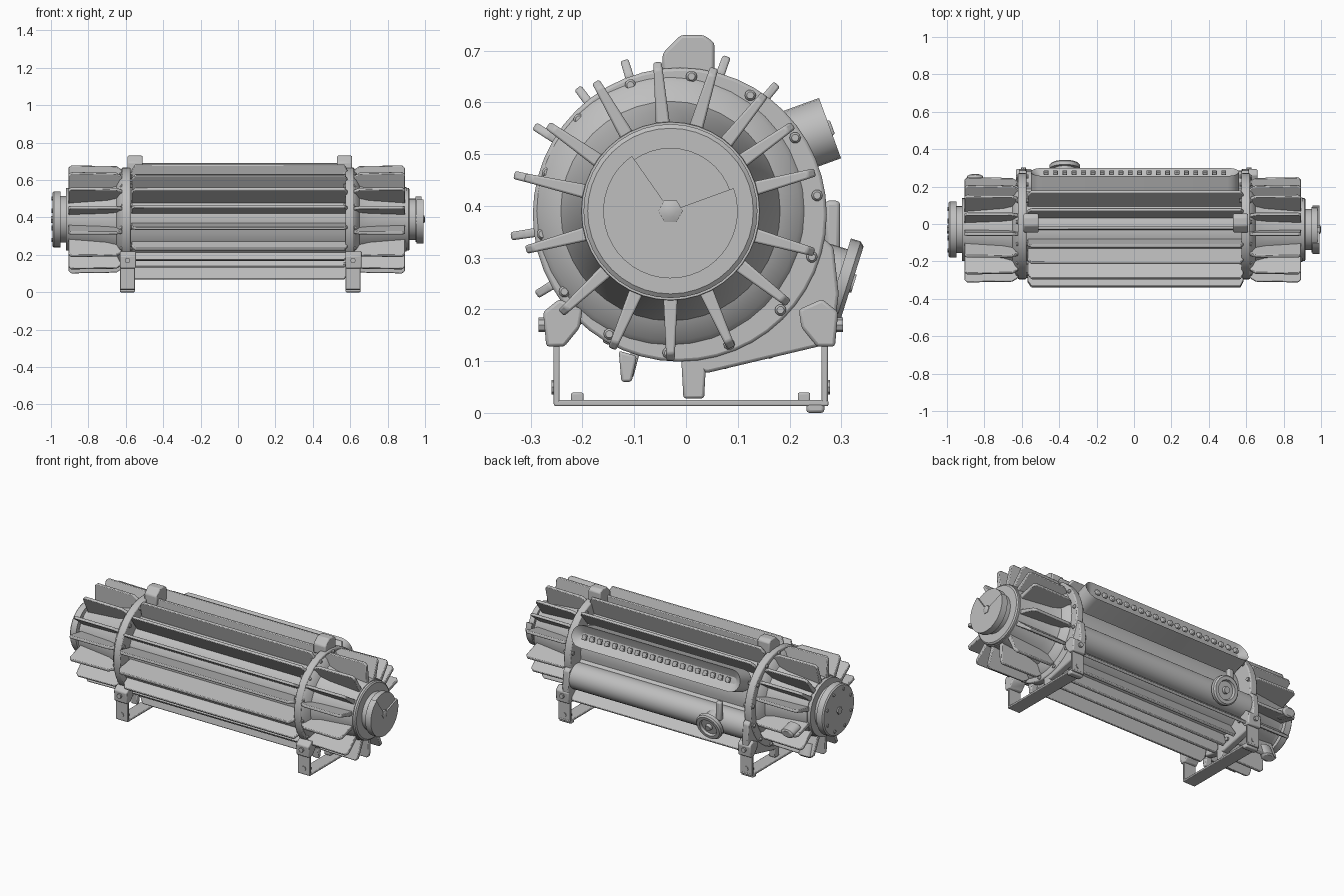
import bpy, bmesh, math
from mathutils import Matrix, Vector

if "Cube" in bpy.data.objects:
    bpy.data.objects.remove(bpy.data.objects["Cube"])

GREY = (0.52, 0.52, 0.52, 1)
mat = bpy.data.materials.new("cast grey")
mat.use_nodes = True
mat.diffuse_color = GREY
mat.node_tree.nodes["Principled BSDF"].inputs["Base Color"].default_value = GREY

AXIS = Matrix.Translation((0, -0.03, 0.39))   # shaft line, along x


def finish(name, bm, matrix=Matrix(), bevel=0):
    bmesh.ops.recalc_face_normals(bm, faces=bm.faces)
    mesh = bpy.data.meshes.new(name)
    bm.to_mesh(mesh)
    bm.free()
    mesh.materials.append(mat)
    ob = bpy.data.objects.new(name, mesh)
    ob.matrix_world = matrix
    bpy.context.collection.objects.link(ob)
    if bevel:
        mod = ob.modifiers.new("bevel", "BEVEL")
        mod.width, mod.segments = bevel, 2
    bpy.ops.object.select_all(action="DESELECT")
    bpy.context.view_layer.objects.active = ob
    ob.select_set(True)
    bpy.ops.object.shade_smooth_by_angle(angle=math.radians(32))
    return ob


def turn(angle):
    return Matrix.Rotation(math.radians(angle), 4, "X")


def prism(name, pts, x0, x1, matrix=Matrix(), bevel=0):
    """Extrude a (y, z) outline along x."""
    bm = bmesh.new()
    face = bm.faces.new([bm.verts.new((x0, y, z)) for y, z in pts])
    out = bmesh.ops.extrude_face_region(bm, geom=[face])["geom"]
    bmesh.ops.translate(bm, vec=(x1 - x0, 0, 0),
                        verts=[v for v in out if isinstance(v, bmesh.types.BMVert)])
    return finish(name, bm, matrix, bevel)


def lathe(name, profile, matrix=AXIS, n=40):
    """Turn (x, radius) points about the x axis."""
    bm = bmesh.new()
    rings = []
    for x, r in profile:
        rings.append([bm.verts.new((x, r * math.cos(math.tau * i / n), r * math.sin(math.tau * i / n)))
                      for i in range(n)])
    for a, b in zip(rings, rings[1:]):
        for i in range(n):
            bm.faces.new((a[i], a[(i + 1) % n], b[(i + 1) % n], b[i]))
    bm.faces.new(rings[0])
    bm.faces.new(rings[-1])
    return finish(name, bm, matrix)


def fin(name, angle, pts, root, tip):
    """Radial plate: (x, radius) outline, half thickness tapering root to tip."""
    bm = bmesh.new()
    rs = [r for _, r in pts]
    sides = []
    for s in (-1, 1):
        sides.append([])
        for x, r in pts:
            k = (r - min(rs)) / (max(rs) - min(rs))
            sides[-1].append(bm.verts.new((x, r, s * (root + (tip - root) * k))))
    a, b = sides
    bm.faces.new(a)
    bm.faces.new(b)
    for i in range(len(a)):
        j = (i + 1) % len(a)
        bm.faces.new((a[i], a[j], b[j], b[i]))
    return finish(name, bm, AXIS @ turn(angle), 0.004)


def box(name, centre, size, matrix=Matrix(), bevel=0):
    bm = bmesh.new()
    bmesh.ops.create_cube(bm, size=1, matrix=Matrix.Translation(centre) @ Matrix.Diagonal((*size, 1)))
    return finish(name, bm, matrix, bevel)


def circle(y, z, r, start, end, n):
    step = math.radians(end - start) / n
    return [(y + r * math.cos(math.radians(start) + step * i),
             z + r * math.sin(math.radians(start) + step * i)) for i in range(n + 1)]


# Central housing: slim drum above, fuller below, with a stepped front panel
housing = circle(-0.03, 0.39, 0.205, -10, 110, 18) + circle(-0.03, 0.39, 0.18, 125, 193, 10)
housing += circle(-0.03, 0.39, 0.24, 192, 345, 21)
prism("housing", housing, -0.58, 0.58)

# Long cooling fins: (angle, tip radius)
for a, r in ((189, 0.312), (167, 0.31), (148, 0.31), (127, 0.298), (107, 0.305), (88, 0.285),
             (70, 0.318), (50, 0.32), (212, 0.305), (230, 0.285), (244, 0.285),
             (256, 0.33), (277, 0.32), (290, 0.323), (305, 0.345), (320, 0.385)):
    fin("long_fin", a, [(-0.57, 0.16), (0.575, 0.16), (0.585, r - 0.03), (0.57, r),
                        (-0.55, r), (-0.57, r - 0.03)], 0.01, 0.008)

# Rear pipe running below the slotted rail
prism("rear_pipe", circle(0.21, 0.27, 0.075, 0, 345, 23), -0.58, 0.58)

# Slotted rail on the upper rear
rail = Matrix.Translation((0, 0.283, 0.552)) @ turn(20)
half, x_end = 0.062, 0.49
bm = bmesh.new()
outline = [(x_end + u, v) for u, v in circle(0.01, 0, half, -90, 90, 10)]
outline += [(-x_end + u, v) for u, v in circle(0, 0, half, 90, 270, 10)]
base = bm.faces.new([bm.verts.new((x, -0.12, t)) for x, t in outline])
geom = bmesh.ops.extrude_face_region(bm, geom=[base])["geom"]
top = [f for f in geom if isinstance(f, bmesh.types.BMFace)]
bmesh.ops.translate(bm, vec=(0, 0.115, 0), verts=top[0].verts)
bmesh.ops.inset_region(bm, faces=top, thickness=0.014, depth=0.012)
bmesh.ops.inset_region(bm, faces=top, thickness=0.03)
bmesh.ops.translate(bm, vec=(0, -0.02, 0), verts=top[0].verts)
finish("slotted_rail", bm, rail)
for i in range(20):
    box("rail_tooth", (-0.47 + 0.05 * i, -0.009, 0), (0.026, 0.018, 0.03), rail, 0.004)

# Parts repeated at both ends
for s in (-1, 1):
    prism("flange", circle(-0.012, 0.383, 0.284, 0, 352, 47), s * 0.575, s * 0.62, bevel=0.006)
    prism("flange_skirt", [(0.02, 0.085), (0.04, 0.077), (0.255, 0.128), (0.285, 0.15), (0.295, 0.23),
                           (0.285, 0.32), (0.24, 0.36), (0, 0.36)], s * 0.575, s * 0.615, bevel=0.006)
    lathe("end_bell", [(s * 0.615, 0.262), (s * 0.632, 0.25), (s * 0.65, 0.212),
                       (s * 0.7, 0.195), (s * 0.9, 0.172)])
    for a in (95, 73, 51, 35, 15, -16, -38, -66, -90, -113, -137, -165, 167, 145, 120):
        fin("end_fin", a, [(s * 0.62, 0.16), (s * 0.62, 0.265), (s * 0.65, 0.285),
                           (s * 0.885 - 0.007, 0.289), (s * 0.9 - 0.007, 0.275),
                           (s * 0.9 - 0.007, 0.16)], 0.014, 0.008)

    # Lifting lug on top and bearing lugs underneath
    lug_x = s * 0.56 + 0.01
    prism("top_lug", [(-0.045, 0.64), (0.055, 0.64), (0.055, 0.715), (0.035, 0.73), (-0.01, 0.73),
                      (-0.045, 0.695)], lug_x - 0.04, lug_x + 0.04, bevel=0.006)
    prism("bottom_lug", [(-0.01, 0.12), (-0.005, 0.028), (0.035, 0.028), (0.04, 0.12)],
          s * 0.575, s * 0.615, bevel=0.005)
    prism("drain_lug", [(-0.13, 0.12), (-0.125, 0.06), (-0.105, 0.06), (-0.095, 0.11)],
          s * 0.58, s * 0.62, bevel=0.005)

    # Rim bolts
    for i in range(14):
        a = math.radians(i * 360 / 14 + 8)
        y, z = -0.012 + 0.268 * math.cos(a), 0.383 + 0.268 * math.sin(a)
        lathe("rim_bolt", [(s * 0.565, 0.011), (s * 0.624, 0.011), (s * 0.63, 0.007)],
              Matrix.Translation((0, y, z)), 10)

    # Foot: strap, uprights, ears and bolts
    foot_x = s * 0.603 + 0.012
    box("foot_strap", (foot_x, 0.01, 0.019), (0.08, 0.53, 0.012), bevel=0.003)
    for d, y in ((-1, -0.25), (1, 0.268)):
        box("foot_upright", (foot_x, y, 0.09), (0.08, 0.012, 0.15), bevel=0.003)
        prism("foot_ear", [(y + d * 0.02, 0.128), (y + d * 0.026, 0.195), (y - d * 0.005, 0.22),
                           (y - d * 0.05, 0.2), (y - d * 0.045, 0.165), (y - d * 0.015, 0.128)],
              foot_x - 0.04, foot_x + 0.045, bevel=0.006)
        box("foot_pad_bolt", (foot_x, y - d * 0.04, 0.03), (0.024, 0.024, 0.018), bevel=0.003)
        quarter = Matrix.Rotation(math.radians(90), 4, "Z")
        for z, e in ((0.05, 0.008), (0.17, 0.033)):
            lathe("foot_bolt", [(-e, 0.014), (e, 0.014)],
                  Matrix.Translation((foot_x, y + d * 0.002, z)) @ quarter, 8)
    box("foot_toe", (foot_x, 0.25, 0.01), (0.08, 0.035, 0.02), bevel=0.006)

# Right-hand hub with a cut-away cover and hexagonal shaft end
lathe("hub_collar", [(0.88, 0.168), (0.912, 0.168), (0.918, 0.16), (0.918, 0.11), (0.95, 0.11),
                     (0.95, 0.122), (0.982, 0.122)])
prism("hub_cover", circle(0, 0, 0.13, 125, 380, 30) + [(0, 0)], 0.955, 0.992, AXIS)
lathe("shaft_end", [(0.97, 0.024), (0.995, 0.024), (1, 0.012)], n=6)

# Left-hand hub with bolted cover
lathe("hub_drum", [(-0.89, 0.168), (-0.92, 0.168), (-0.92, 0.125), (-0.948, 0.125),
                   (-0.948, 0.15), (-0.985, 0.15), (-0.992, 0.143)])
lathe("shaft_nut", [(-0.98, 0.022), (-1, 0.022)], n=6)
for i in range(8):
    lathe("cover_bolt", [(-0.98, 0.009), (-0.998, 0.009)],
          AXIS @ turn(i * 45 + 20) @ Matrix.Translation((0, 0.12, 0)), 8)

# Round rear connector, tilted slightly downward
aim = Vector((0, 0.95, -0.3)).to_track_quat("X", "Z").to_matrix().to_4x4()
lathe("rear_connector", [(-0.04, 0.06), (0.02, 0.06), (0.02, 0.082), (0.04, 0.082), (0.048, 0.074),
                         (0.048, 0.055), (0.034, 0.05), (0.034, 0.02), (0.052, 0.018)],
      Matrix.Translation((-0.37, 0.275, 0.265)) @ aim, 28)
box("connector_stud", (-0.42, 0.283, 0.355), (0.035, 0.03, 0.11), bevel=0.008)

# Oval pads on the left-hand end casing
for y, z, a in ((0.245, 0.325, -14), (0.08, 0.135, -66)):
    pad = Matrix.Translation((-0.85, y, z)) @ turn(a)
    lathe("oval_pad", [(-0.06, 0.028), (0.012, 0.028), (0.018, 0.02)],
          pad @ Matrix.Rotation(math.radians(90), 4, "Z") @ Matrix.Diagonal((1, 1.5, 1, 1)), 20)
